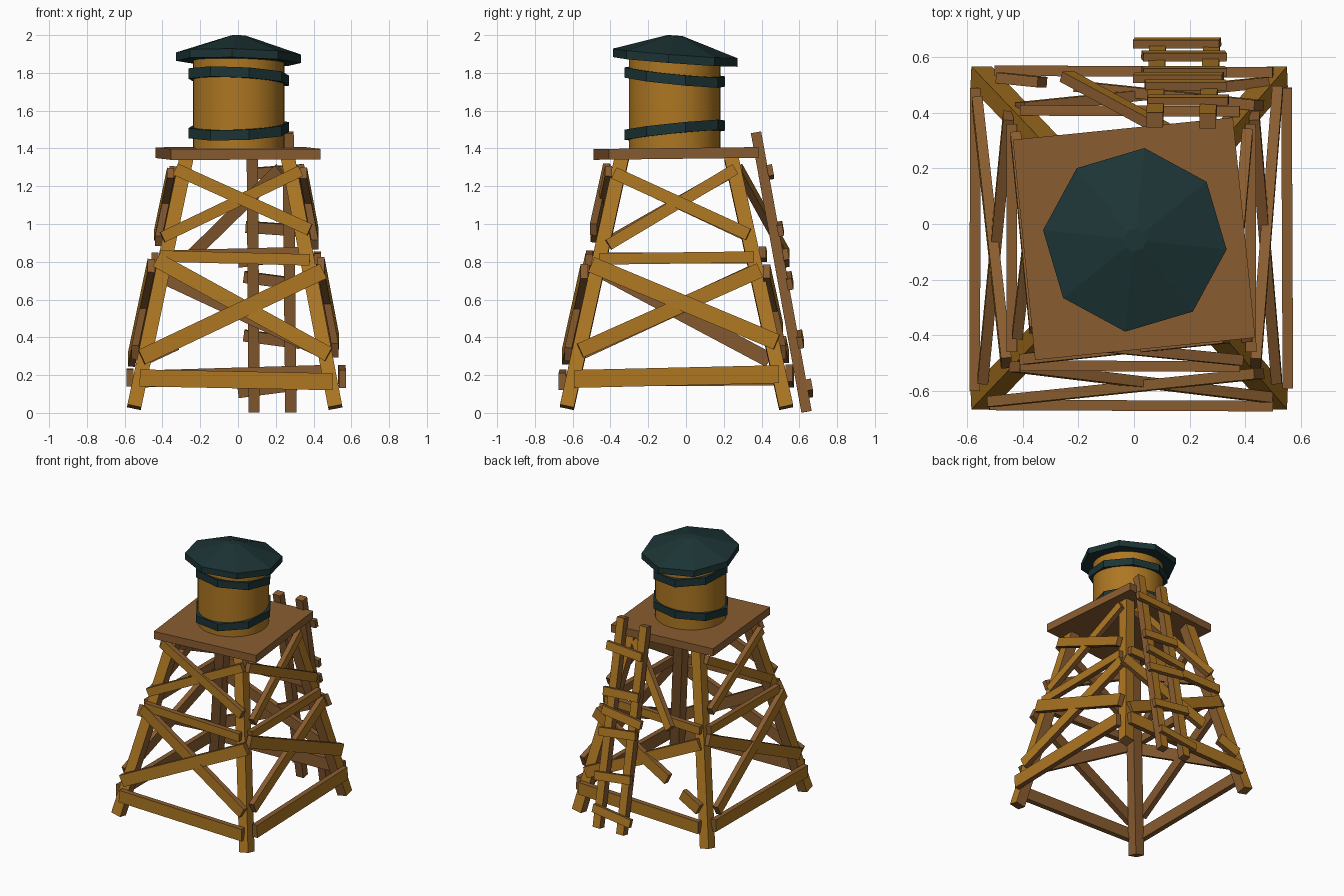
import bpy, bmesh, math
from mathutils import Vector

cube = bpy.data.objects.get("Cube")
if cube:
    bpy.data.objects.remove(cube, do_unlink=True)


def material(name, rgb):
    m = bpy.data.materials.new(name)
    m.use_nodes = True
    m.diffuse_color = (*rgb, 1)
    m.node_tree.nodes["Principled BSDF"].inputs["Base Color"].default_value = (*rgb, 1)
    return m


GOLD = material("golden_wood", (0.42, 0.185, 0.016))
BROWN = material("brown_wood", (0.25, 0.108, 0.03))
TEAL = material("dark_teal", (0.012, 0.034, 0.035))


def finish(name, bm, mats):
    mesh = bpy.data.meshes.new(name)
    bm.to_mesh(mesh)
    bm.free()
    for m in mats:
        mesh.materials.append(m)
    ob = bpy.data.objects.new(name, mesh)
    bpy.context.collection.objects.link(ob)
    return ob


def beam(name, a, b, width, depth, face, out=None):
    """Plank from a to b; faces turned towards out are golden, the rest brown."""
    a, b, face = Vector(a), Vector(b), Vector(face)
    out = Vector(out or face).normalized()
    t = (b - a).normalized()
    n = (face - t * face.dot(t)).normalized()
    s = n.cross(t)
    bm = bmesh.new()
    bmesh.ops.create_cube(bm, size=1)
    for v in bm.verts:
        x, y, z = v.co
        v.co = (a + b) / 2 + s * x * width + n * y * depth + t * z * (b - a).length
    bm.normal_update()
    for f in bm.faces:
        f.material_index = 0 if f.normal.dot(out) > 0.5 else 1
    return finish(name, bm, [GOLD, BROWN])


def turned(name, profile, sides, mat, centre, phase=0, tilt=(0, 0), loop=False):
    """Revolve (radius, z) points round a vertical axis, then shear by tilt."""
    bm = bmesh.new()
    rings = []
    for r, z in profile:
        ring = []
        for i in range(sides):
            ang = phase + math.tau * i / sides
            x, y = r * math.cos(ang), r * math.sin(ang)
            ring.append(bm.verts.new((centre[0] + x, centre[1] + y,
                                      z + tilt[0] * x + tilt[1] * y)))
        rings.append(ring)
    pairs = list(zip(rings, rings[1:]))
    if loop:
        pairs.append((rings[-1], rings[0]))
    else:
        bm.faces.new(rings[0][::-1])
        bm.faces.new(rings[-1])
    for low, high in pairs:
        for i in range(sides):
            j = (i + 1) % sides
            bm.faces.new((low[i], low[j], high[j], high[i]))
    return finish(name, bm, [mat])


# Leaning sides of the frame: bottom position, inward lean and outward direction
SIDES = {
    "front": (-0.63, 0.22, (0, -1, 0)),
    "back": (0.53, -0.22, (0, 1, 0)),
    "right": (0.515, -0.19, (1, 0, 0)),
    "left": (-0.55, 0.21, (-1, 0, 0)),
}


def plane(side, z):
    base, lean, _ = SIDES[side]
    return base + lean * (z - 0.03)


# Four legs
for fb in ("front", "back"):
    for lr in ("right", "left"):
        ends = [(plane(lr, z), plane(fb, z), z) for z in (0.03, 1.35)]
        n = Vector(SIDES[fb][2])
        beam(f"leg_{fb}_{lr}", *ends, 0.075, 0.075, n, n + Vector(SIDES[lr][2]))


def brace(name, side, u1, z1, u2, z2, width, lift=0.0):
    out = Vector(SIDES[side][2])
    pts = []
    for u, z in ((u1, z1), (u2, z2)):
        p = plane(side, z)
        base = Vector((u, p, z)) if out.y else Vector((p, u, z))
        pts.append(base + out * (0.055 + lift))
    beam(f"{name}_{side}", *pts, width, 0.038, out)


# Horizontal and crossed braces on each side
BRACES = {
    "front": [("bottom_rail", -0.52, 0.185, 0.5, 0.165, 0.09),
              ("lower_rising", -0.51, 0.295, 0.45, 0.75, 0.085, 0.012),
              ("lower_falling", -0.43, 0.81, 0.48, 0.31, 0.08),
              ("middle_rail", -0.41, 0.83, 0.38, 0.81, 0.06),
              ("upper_falling", -0.33, 1.29, 0.38, 0.97, 0.065, 0.012),
              ("upper_rising", -0.4, 0.93, 0.33, 1.28, 0.06)],
    "right": [("bottom_rail", -0.59, 0.18, 0.49, 0.205, 0.095, 0.012),
              ("lower_rising", -0.56, 0.33, 0.39, 0.755, 0.08),
              ("lower_falling", -0.5, 0.785, 0.48, 0.375, 0.085, 0.012),
              ("middle_rail", -0.46, 0.815, 0.36, 0.825, 0.06),
              ("upper_falling", -0.38, 1.27, 0.33, 0.945, 0.065, 0.012),
              ("upper_rising", -0.41, 0.89, 0.26, 1.29, 0.06)],
    "left": [("bottom_rail", -0.6, 0.185, 0.49, 0.19, 0.09),
             ("lower_rising", -0.56, 0.32, 0.39, 0.76, 0.08),
             ("lower_falling", -0.5, 0.78, 0.44, 0.28, 0.08, 0.012),
             ("middle_rail", -0.46, 0.82, 0.36, 0.82, 0.06),
             ("upper_falling", -0.38, 1.27, 0.32, 0.94, 0.06, 0.012),
             ("upper_rising", -0.4, 0.91, 0.25, 1.28, 0.06)],
    "back": [("bottom_rail", -0.5, 0.18, 0.5, 0.21, 0.09),
             ("broken_stub", -0.48, 0.3, -0.33, 0.37, 0.08),
             ("broken_brace", -0.2, 0.44, 0.45, 0.75, 0.08),
             ("lower_falling", -0.41, 0.73, 0.47, 0.32, 0.08, -0.012),
             ("middle_rail", -0.41, 0.83, 0.38, 0.85, 0.06)],
}
for side, rows in BRACES.items():
    for name, *row in rows:
        brace(name, side, *row)

# Loose brace swinging out behind the frame
beam("loose_upper_brace_back", (-0.24, 0.53, 0.84), (0.22, 0.28, 1.29), 0.065, 0.038,
     (0, 1, 0))

# Platform
turned("platform", [(0.563, 1.345), (0.563, 1.402)], 4, BROWN, (0, -0.053),
       math.radians(50.8), (0, 0.012))

# Tank, with smooth sides
tank = turned("tank", [(0.242, 1.4), (0.242, 1.875)], 32, GOLD, (0.003, -0.06))
bpy.context.view_layer.objects.active = tank
tank.select_set(True)
bpy.ops.object.shade_smooth_by_angle(angle=math.radians(40))
tank.select_set(False)


# Crooked bands round the tank
def band(name, z, tilt, phase):
    h = 0.027
    turned(name, [(0.236, z - h), (0.272, z - h), (0.272, z + h), (0.236, z + h)],
           8, TEAL, (0.003, -0.06), math.radians(phase), tilt, loop=True)


band("upper_band", 1.778, (-0.05, -0.1), 12)
band("lower_band", 1.497, (0.04, 0.1), 12)

# Roof
turned("roof", [(0.332, 1.858), (0.332, 1.903), (0.042, 1.997)], 8, TEAL,
       (0.003, -0.057), math.radians(84), (-0.025, -0.075))


# Ladder
def ladder_y(z):
    return 0.638 - 0.18 * z


for name, x0, x1, top in (("left", 0.085, 0.075, 1.47), ("right", 0.28, 0.265, 1.485)):
    beam(f"ladder_rail_{name}", (x0, ladder_y(0), 0.006), (x1, ladder_y(top), top),
         0.06, 0.055, (0, 1, 0))
RUNGS = [(0.0, 0.31, 0.13, 0.02), (0.03, 0.33, 0.39, -0.02), (0.03, 0.33, 0.7, -0.02),
         (0.0, 0.32, 0.82, 0.02), (0.04, 0.33, 0.975, -0.01), (0.05, 0.34, 1.275, 0.01)]
for i, (x0, x1, z, skew) in enumerate(RUNGS):
    y = ladder_y(z) + 0.037
    beam(f"ladder_rung_{i + 1}", (x0, y, z - skew), (x1, y, z + skew),
         0.06, 0.03, (0, 1, 0.18))
